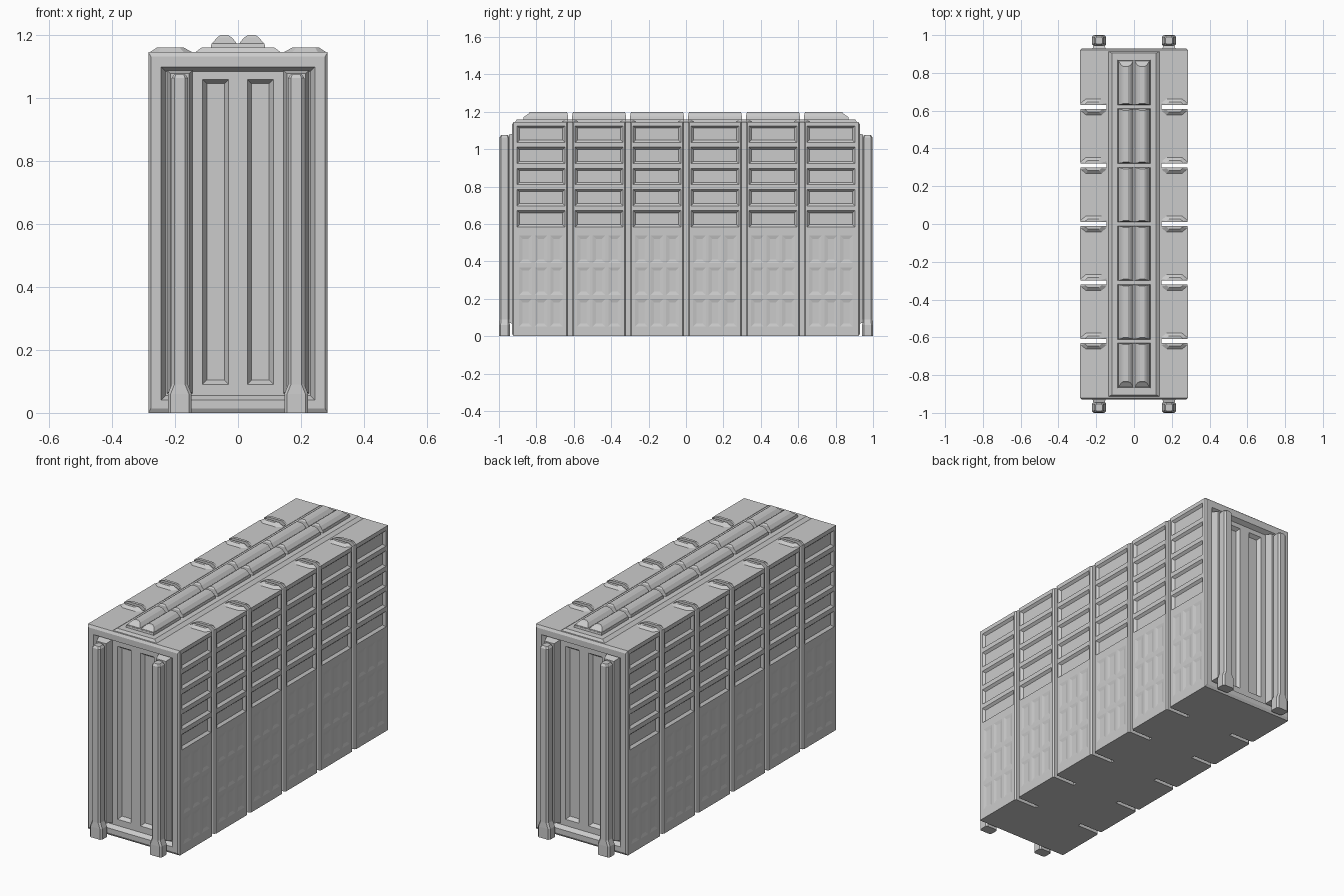
import bpy, bmesh
from mathutils import Vector

if "Cube" in bpy.data.objects:
    bpy.data.objects.remove(bpy.data.objects["Cube"])

X, Y, Z = Vector((1, 0, 0)), Vector((0, 1, 0)), Vector((0, 0, 1))
W, L, H = 0.285, 0.93, 1.146          # half width, half length, roof height
PITCH, GAP = 0.31, 0.011              # module pitch, half slot width
CENTRES = [(i - 2.5) * PITCH for i in range(6)]
SLOTS = [(i - 2) * PITCH for i in range(5)]


def loft(bm, rings):
    """Closed solid through a list of equal-length point rings."""
    vs = [[bm.verts.new(p) for p in r] for r in rings]
    n = len(vs[0])
    for a, b in zip(vs, vs[1:]):
        for i in range(n):
            bm.faces.new((a[i], a[(i + 1) % n], b[(i + 1) % n], b[i]))
    bm.faces.new(vs[0][::-1])
    bm.faces.new(vs[-1])


def frustum(bm, c, u, v, n, hu, hv, depth, iu, iv=None):
    """Rectangle at c (half sizes hu, hv) pushed along n and inset."""
    iv = iu if iv is None else iv
    c = Vector(c)
    quad = lambda o, a, b: [o + u * a * s + v * b * t
                            for s, t in ((-1, -1), (1, -1), (1, 1), (-1, 1))]
    loft(bm, [quad(c, hu, hv), quad(c + n * depth, hu - iu, hv - iv)])


def finish(bm, name):
    bmesh.ops.recalc_face_normals(bm, faces=bm.faces[:])
    me = bpy.data.meshes.new(name)
    bm.to_mesh(me)
    bm.free()
    ob = bpy.data.objects.new(name, me)
    bpy.context.collection.objects.link(ob)
    return ob


def cut(ob, bm):
    cutter = finish(bm, "cutter")
    cutter.hide_render = True
    m = ob.modifiers.new("cut", 'BOOLEAN')
    m.operation, m.solver, m.object = 'DIFFERENCE', 'EXACT', cutter
    bpy.context.view_layer.objects.active = ob
    bpy.ops.object.modifier_apply(modifier=m.name)
    bpy.data.objects.remove(cutter)


# Body: comb-shaped outline with side slots, extruded upward
c = 0.008
side = [(W - c, -L), (W, -L + c)]
for y in SLOTS:
    side += [(W, y - GAP - c), (W - c, y - GAP), (0.145, y - GAP),
             (0.145, y + GAP), (W - c, y + GAP), (W, y + GAP + c)]
side += [(W, L - c), (W - c, L)]
outline = side + [(-x, y) for x, y in reversed(side)]
bm = bmesh.new()
loft(bm, [[(x, y, z) for x, y in outline] for z in (0, H)])
ends = [e for e in bm.edges if all(abs(abs(v.co.y) - L) < 1e-4 for v in e.verts)
        and abs(e.verts[0].co.z - e.verts[1].co.z) < 1e-4]
bmesh.ops.bevel(bm, geom=ends, offset=0.014, segments=1, affect='EDGES')
body = finish(bm, "container_body")

# Side windows and the shallow dimples below them
bm = bmesh.new()
for s in (-1, 1):
    for y in CENTRES:
        for i in range(5):
            frustum(bm, (s * (W + 0.005), y, 1.08 - 0.113 * i), Y, Z, -s * X,
                    0.132, 0.048, 0.018, 0.016)
        for col in (-1, 0, 1):
            for row in range(3):
                frustum(bm, (s * (W + 0.001), y + col * 0.083, 0.465 - 0.17 * row),
                        Y, Z, -s * X, 0.038, 0.078, 0.005, 0.022)
cut(body, bm)

# Recessed end doors, then the tall grooves in them
bm = bmesh.new()
for s in (-1, 1):
    frustum(bm, (0, s * (L + 0.005), 0.57), X, Z, -s * Y, 0.247, 0.532, 0.03, 0.017)
cut(body, bm)
bm = bmesh.new()
for s in (-1, 1):
    for x in (-0.071, 0.071):
        frustum(bm, (x, s * (L - 0.02), 0.575), X, Z, -s * Y, 0.045, 0.488, 0.025, 0.017)
cut(body, bm)

# Mounting strips and posts with flared feet at both ends
strips, posts = bmesh.new(), bmesh.new()


def octagon(cx, cy, z, hx, hy, k):
    return [(cx + a, cy + b, z) for a, b in (
        (hx - k, -hy), (hx, -hy + k), (hx, hy - k), (hx - k, hy),
        (-hx + k, hy), (-hx, hy - k), (-hx, -hy + k), (-hx + k, -hy))]


for s in (-1, 1):
    for x in (-0.185, 0.185):
        frustum(strips, (x, s * (L - 0.03), 0.575), X, Z, s * Y, 0.042, 0.515, 0.046, 0.012)
        loft(posts, [octagon(x, s * 0.971, z, hx, hy, k) for z, hx, hy, k in (
            (0, 0.038, 0.029, 0.009), (0.06, 0.038, 0.029, 0.009),
            (0.09, 0.026, 0.027, 0.009), (1.063, 0.026, 0.027, 0.009),
            (1.075, 0.018, 0.019, 0.006))])
finish(strips, "post_mounting_strips")
finish(posts, "end_posts")

# Roof spine
bm = bmesh.new()
frustum(bm, (0, 0, H - 0.005), X, Y, Z, 0.142, L - 0.014, 0.019, 0.026, 0.012)
finish(bm, "roof_spine")

# Roof pads on both sides of every slot
bm = bmesh.new()
for y in SLOTS:
    for sx in (-1, 1):
        for sy in (-1, 1):
            loft(bm, [[(sx * x, y + sy * yy, z) for x, yy in pts] for z, pts in (
                (H - 0.002, ((0.142, GAP), (0.283, GAP), (0.283, 0.022),
                             (0.255, 0.045), (0.17, 0.045), (0.142, 0.022))),
                (1.16, ((0.172, GAP), (0.258, GAP), (0.258, 0.015),
                        (0.245, 0.027), (0.185, 0.027), (0.172, 0.015))))])
finish(bm, "roof_pads")

# Twin ridge rails on the roof, one segment per module
base, rails = bmesh.new(), bmesh.new()
for y in CENTRES:
    y0, y1 = max(y - PITCH / 2 + 0.009, -0.87), min(y + PITCH / 2 - 0.009, 0.87)
    mid, half = (y0 + y1) / 2, (y1 - y0) / 2
    frustum(base, (0, mid, 1.155), X, Y, Z, 0.087, half, 0.019, 0.003)
    t0 = y0 + (0.03 if y0 <= -0.87 else 0.004)
    t1 = y1 - (0.03 if y1 >= 0.87 else 0.004)
    for x in (-0.043, 0.043):
        loft(rails, [[(x + a * w, b, z) for a, b in ((-1, p), (1, p), (1, q), (-1, q))]
                     for z, w, p, q in ((1.17, 0.042, y0 + 0.002, y1 - 0.002),
                                        (1.192, 0.024, t0, t1),
                                        (1.2, 0.012, t0 + 0.006, t1 - 0.006))])
finish(base, "ridge_base")
finish(rails, "ridge_rails")
